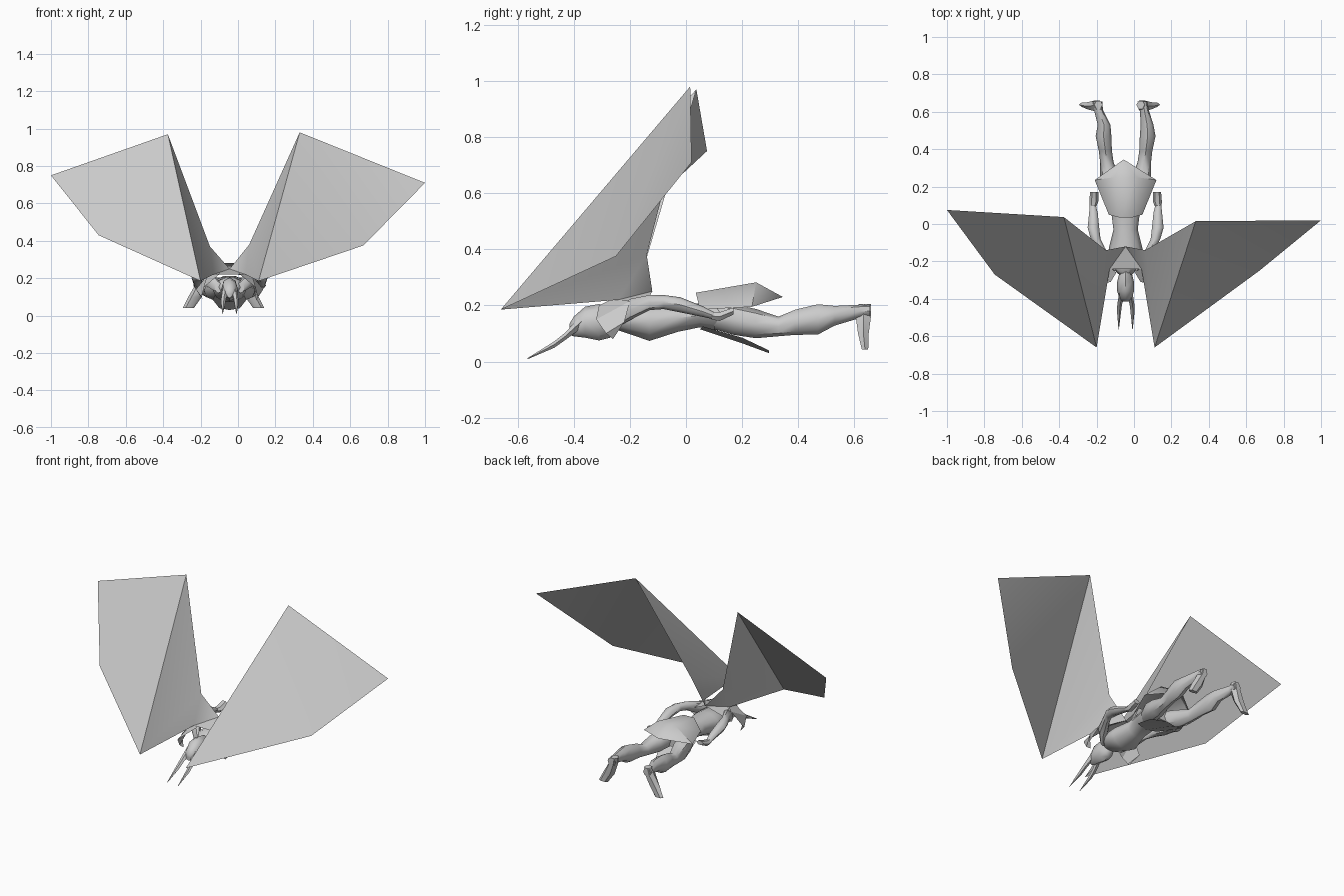
import bpy
from math import sin, cos, pi, radians

CX = -0.045  # centre line of the body


def mesh(name, verts, faces, smooth=True):
    me = bpy.data.meshes.new(name)
    me.from_pydata(verts, [], faces)
    me.update()
    ob = bpy.data.objects.new(name, me)
    bpy.context.collection.objects.link(ob)
    if smooth:
        bpy.ops.object.select_all(action='DESELECT')
        ob.select_set(True)
        bpy.context.view_layer.objects.active = ob
        bpy.ops.object.shade_smooth_by_angle(angle=radians(45))
    return ob


def tube(name, rings, n=8, axis='y'):
    """Loft elliptical rings (x, y, z, radius_x, radius_other)."""
    verts, faces = [], []
    for x, y, z, a, b in rings:
        for i in range(n):
            t = 2 * pi * i / n
            u, v = a * cos(t), b * sin(t)
            verts.append((x + u, y, z + v) if axis == 'y' else (x + u, y - v, z))
    for r in range(len(rings) - 1):
        for i in range(n):
            j = (i + 1) % n
            faces.append((r*n + i, r*n + n + i, r*n + n + j, r*n + j))
    faces.append(tuple(range(n)))
    faces.append(tuple(reversed(range(len(verts) - n, len(verts)))))
    return mesh(name, verts, faces)


# Torso with chest, waist and hips
tube("torso", [(CX, -.27, .15, .035, .03), (CX, -.23, .155, .08, .05),
               (CX, -.13, .14, .09, .07), (CX, -.03, .155, .065, .052),
               (CX, .05, .165, .075, .045), (CX, .13, .16, .095, .055),
               (CX, .19, .155, .07, .04)], 10)

# Head and neck
tube("head", [(CX, -.24, .155, .025, .025), (CX, -.27, .14, .035, .055),
              (CX, -.31, .14, .045, .065), (CX, -.36, .14, .045, .055),
              (CX, -.40, .125, .032, .035), (CX, -.415, .115, .015, .02)])

for s, side in ((1, "right"), (-1, "left")):
    X = lambda d: CX + s * d

    # Long swept horns
    tube(side + "_horn", [(X(.02), -.37, .145, .018, .025), (X(.033), -.43, .09, .014, .014),
                          (X(.036), -.47, .06, .012, .012), (X(.037), -.565, .01, .001, .002)], 5)

    # Arm, from shoulder over elbow to hand
    tube(side + "_arm", [(X(.06), -.25, .15, .02, .03), (X(.10), -.20, .185, .035, .038),
                         (X(.135), -.13, .21, .025, .027), (X(.16), -.08, .212, .026, .025),
                         (X(.172), -.02, .202, .031, .027), (X(.172), .06, .178, .023, .019),
                         (X(.175), .10, .163, .016, .013)])
    tube(side + "_hand", [(X(.175), .09, .162, .017, .014), (X(.170), .12, .16, .024, .018),
                          (X(.168), .17, .18, .022, .014)], 6)

    # Angular shoulder plate
    mesh(side + "_shoulder_plate",
         [(X(.05), -.26, .225), (X(.12), -.20, .215), (X(.18), -.22, .14), (X(.14), -.26, .08),
          (X(.08), -.31, .20), (X(.14), -.32, .15), (X(.15), -.285, .10)],
         [(0, 1, 5, 4), (1, 2, 6, 5), (2, 3, 6)], False)

    # Leg, thigh to ankle
    tube(side + "_leg", [(X(.04), .10, .16, .04, .045), (X(.065), .17, .15, .055, .055),
                         (X(.085), .25, .135, .052, .052), (X(.10), .33, .125, .036, .035),
                         (X(.108), .39, .14, .035, .045), (X(.118), .47, .15, .042, .054),
                         (X(.115), .53, .163, .034, .035), (X(.100 if s > 0 else .145), .61, .177, .024, .025),
                         (X(.090 if s > 0 else .15), .655, .18, .026, .024)])

    # Foot pointing down and turned outward
    h = .09 if s > 0 else .155
    tube(side + "_foot", [(X(h - .01), .637, .205, .022, .025), (X(h), .632, .165, .028, .032),
                          (X(h + .03), .632, .10, .036, .022), (X(h + .065), .638, .042, .03, .013)],
         6, 'z')

# Wings: sheet folded along the line from tip to trailing corner
wings = {
    "right_wing": [(.06, -.14, .38), (.33, .015, .98), (1, .02, .71), (.67, -.25, .375),
                   (.11, -.66, .185), (CX, -.12, .25), (.04, -.24, .22)],
    "left_wing": [(-.15, -.14, .37), (-.375, .037, .97), (-1, .075, .75), (-.745, -.27, .43),
                  (-.2, -.66, .185), (CX, -.12, .25), (-.13, -.24, .22)]}
for name, pts in wings.items():
    mesh(name, pts, [(0, 1, 4), (1, 2, 3), (1, 3, 4), (0, 4, 6), (0, 6, 5)])

# Collar joining both wings on the back
mesh("wing_collar", [(CX, -.12, .25), (CX + .085, -.24, .22), (CX - .085, -.24, .22),
                     (CX + .1, -.15, .2), (CX - .1, -.15, .2)],
     [(0, 2, 1), (0, 1, 3), (0, 4, 2)], False)

# Rear skirt panel, arched over the hips
mesh("rear_skirt", [(CX - .09, .05, .185), (CX - .035, .035, .245), (CX + .035, .035, .245),
                    (CX + .09, .05, .185), (CX - .165, .235, .195), (CX - .06, .25, .282),
                    (CX + .06, .25, .282), (CX + .165, .235, .195), (CX - .01, .345, .23)],
     [(0, 1, 5, 4), (1, 2, 6, 5), (2, 3, 7, 6), (4, 5, 8), (5, 6, 8), (6, 7, 8)])

# Front skirt panel hanging below
mesh("front_skirt", [(CX - .07, .06, .125), (CX, .05, .115), (CX + .07, .06, .125),
                     (CX - .09, .20, .085), (CX, .20, .065), (CX + .09, .20, .085),
                     (CX - .055, .295, .04), (CX + .055, .295, .04), (CX, .295, .03)],
     [(0, 1, 4, 3), (1, 2, 5, 4), (3, 4, 8, 6), (4, 5, 7, 8)])
